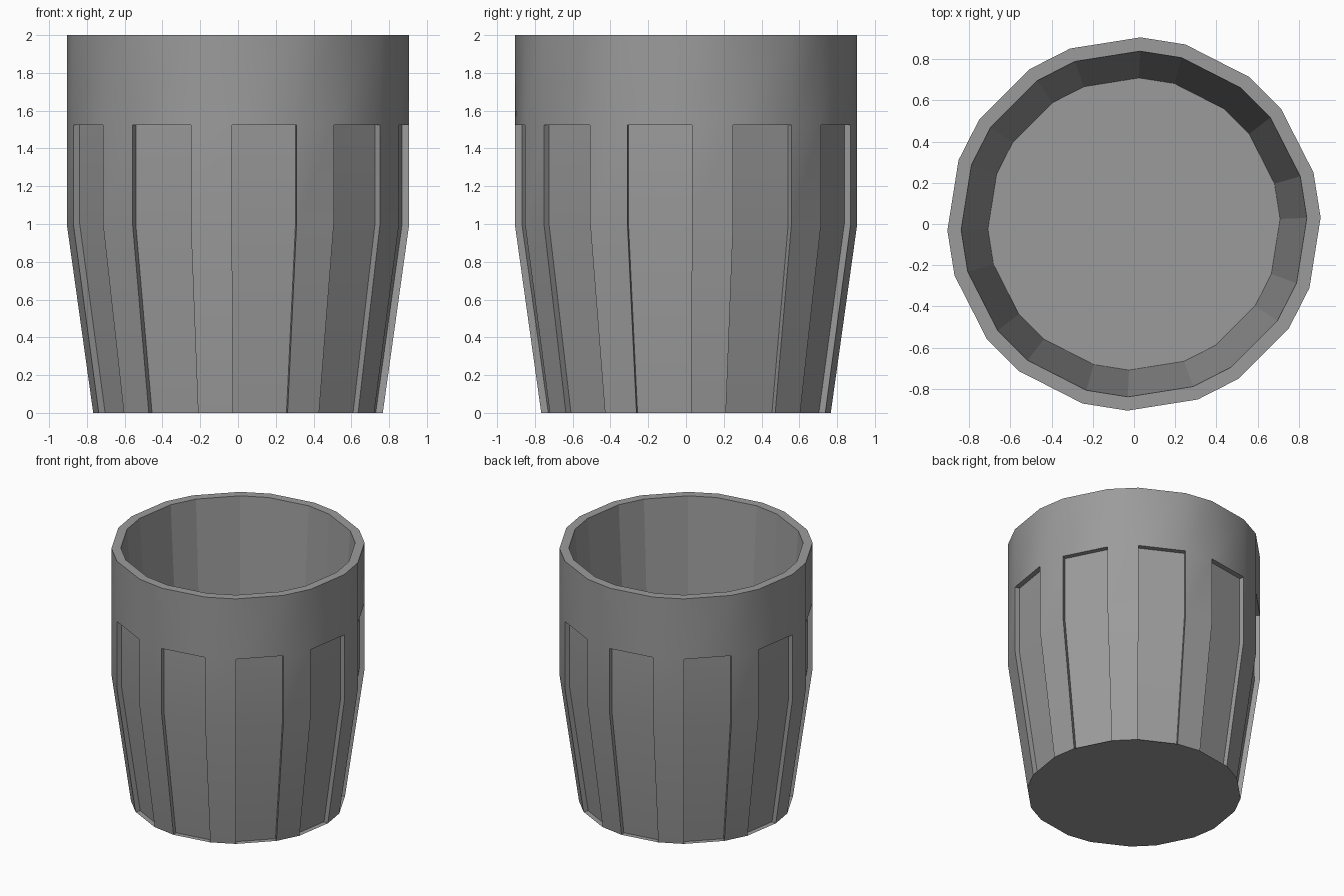
import bpy, bmesh
from math import radians, cos, sin

if "Cube" in bpy.data.objects:
    bpy.data.objects.remove(bpy.data.objects["Cube"])

# Twenty corners: ten narrow ribs (2..16 deg) alternating with ten wide panels
ANGLES = [radians(36 * i + a) for i in range(10) for a in (2, 16)]
N = len(ANGLES)
DEPTH = 0.038

bm = bmesh.new()


def ring(r, z):
    return [bm.verts.new((r * cos(a), r * sin(a), z)) for a in ANGLES]


def bridge(lower, upper):
    return [bm.faces.new((lower[i], lower[(i + 1) % N], upper[(i + 1) % N], upper[i]))
            for i in range(N)]


# Outer wall, rim, inner wall and both floors
outer = [ring(0.767, 0), ring(0.907, 1), ring(0.907, 1.523), ring(0.907, 2)]
inner_top, inner_floor = ring(0.84, 2), ring(0.71, 0.1)
bm.faces.new(outer[0][::-1])
low = bridge(outer[0], outer[1])
mid = bridge(outer[1], outer[2])
bridge(outer[2], outer[3])
bridge(outer[3], inner_top)
inside = bridge(inner_top, inner_floor)
bm.faces.new(inner_floor)
bm.normal_update()

# Outer surface is smooth, interior is faceted
for f in bm.faces:
    f.smooth = f not in inside

# Push the wide panels inwards to form the recesses
for i in range(1, N, 2):
    normal = mid[i].normal.copy()
    res = bmesh.ops.extrude_face_region(bm, geom=[low[i], mid[i]])
    verts = [g for g in res["geom"] if isinstance(g, bmesh.types.BMVert)]
    bmesh.ops.translate(bm, verts=verts, vec=-DEPTH * normal)
    bmesh.ops.delete(bm, geom=[f for f in (low[i], mid[i]) if f.is_valid], context='FACES')

bmesh.ops.recalc_face_normals(bm, faces=bm.faces)
# Sharp creases, including every edge of the faceted interior
flat = {f for f in bm.faces if not f.smooth}
for e in bm.edges:
    if e.calc_face_angle(0) > radians(30) or any(f in flat for f in e.link_faces):
        e.smooth = False

mesh = bpy.data.meshes.new("cup")
bm.to_mesh(mesh)
bm.free()
cup = bpy.data.objects.new("cup", mesh)
bpy.context.collection.objects.link(cup)

# Dark grey body
grey = bpy.data.materials.new("dark_grey")
grey.diffuse_color = (0.33, 0.33, 0.33, 1)
grey.use_nodes = True
grey.node_tree.nodes["Principled BSDF"].inputs["Base Color"].default_value = grey.diffuse_color
mesh.materials.append(grey)
